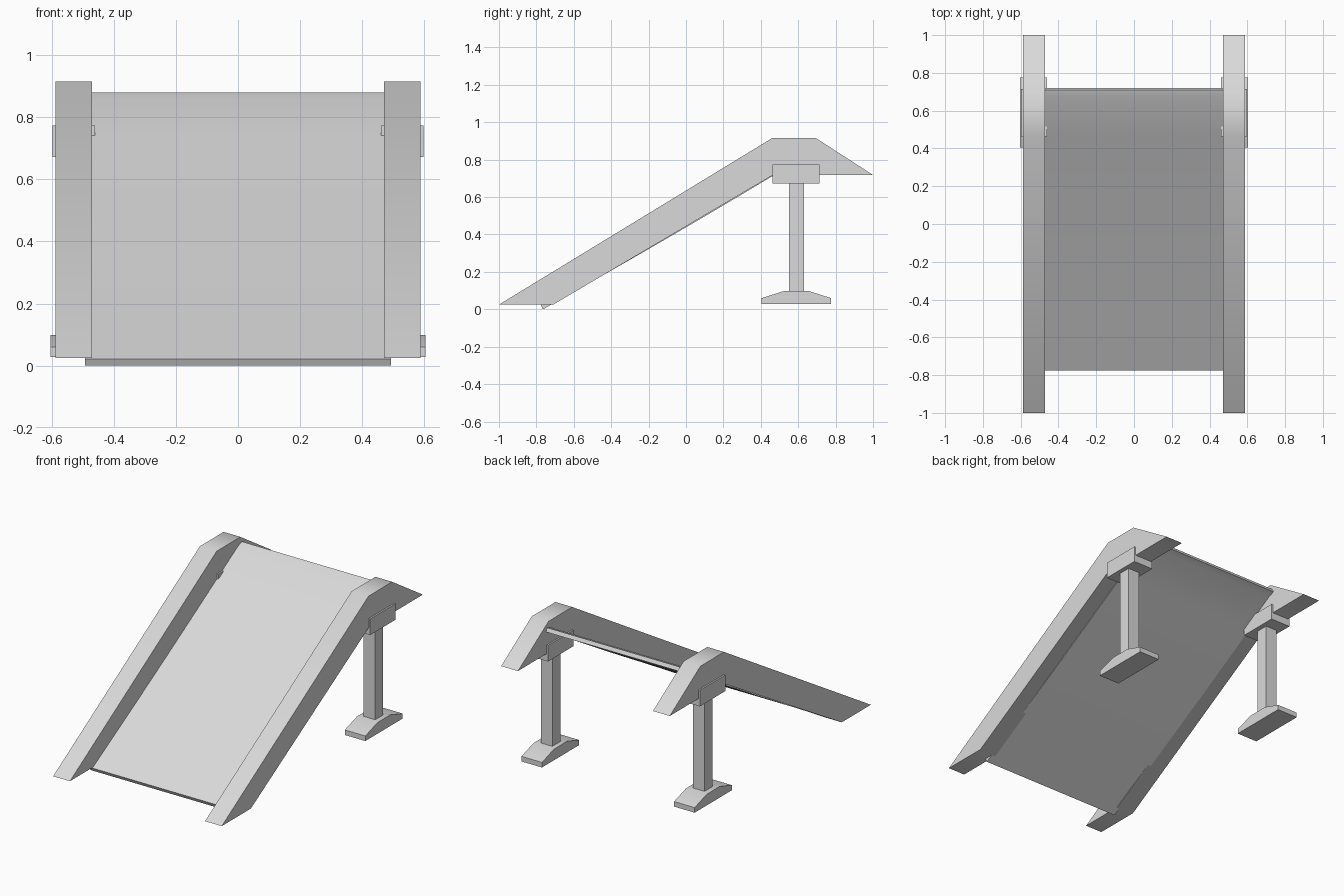
import bpy, bmesh, math

if "Cube" in bpy.data.objects:
    bpy.data.objects.remove(bpy.data.objects["Cube"])

grey = bpy.data.materials.new("light grey")
grey.diffuse_color = (0.7, 0.7, 0.7, 1)
grey.use_nodes = True
grey.node_tree.nodes["Principled BSDF"].inputs["Base Color"].default_value = grey.diffuse_color


def extrude_profile(name, pts, x0, x1, smooth=True):
    """Extrude a closed (y, z) outline along x."""
    bm = bmesh.new()
    face = bm.faces.new([bm.verts.new((x0, y, z)) for y, z in pts])
    ext = bmesh.ops.extrude_face_region(bm, geom=[face])
    verts = [v for v in ext["geom"] if isinstance(v, bmesh.types.BMVert)]
    bmesh.ops.translate(bm, verts=verts, vec=(x1 - x0, 0, 0))
    bmesh.ops.recalc_face_normals(bm, faces=bm.faces)
    mesh = bpy.data.meshes.new(name)
    bm.to_mesh(mesh)
    bm.free()
    mesh.materials.append(grey)
    ob = bpy.data.objects.new(name, mesh)
    bpy.context.collection.objects.link(ob)
    if smooth:
        bpy.ops.object.select_all(action='DESELECT')
        ob.select_set(True)
        bpy.context.view_layer.objects.active = ob
        bpy.ops.object.shade_smooth_by_angle(angle=math.radians(40))
    return ob


def rect(y0, y1, z0, z1):
    return [(y0, z0), (y1, z0), (y1, z1), (y0, z1)]


rail = [(-1, 0.025), (-0.71, 0.025), (0.465, 0.718), (1.0, 0.718),
        (0.695, 0.915), (0.46, 0.915)]
foot = [(0.405, 0.028), (0.775, 0.028), (0.775, 0.06), (0.655, 0.098),
        (0.525, 0.098), (0.405, 0.06)]

# Bent side rails with their brackets, legs and feet
for side, s in (("left", -1), ("right", 1)):
    extrude_profile(side + "_rail", rail, s * 0.47, s * 0.587)
    extrude_profile(side + "_bracket", rect(0.462, 0.715, 0.672, 0.773),
                    s * 0.46, s * 0.597, False)
    extrude_profile(side + "_leg", rect(0.55, 0.63, 0.09, 0.68),
                    s * 0.49, s * 0.57, False)
    extrude_profile(side + "_foot", foot, s * 0.46, s * 0.603)

# Sloping panel between the rails, sagging slightly, with a flatter top lip
top = []
for i in range(8):
    t = i / 7
    top.append((-0.776 + 1.446 * t,
                0.022 + 0.843 * t - 0.008 * math.sin(math.pi * t)))
top.append((0.71, 0.88))
bottom = [(y + 0.011, z - 0.022) for y, z in top]
extrude_profile("sloping_panel", top + bottom[::-1], -0.492, 0.492)
